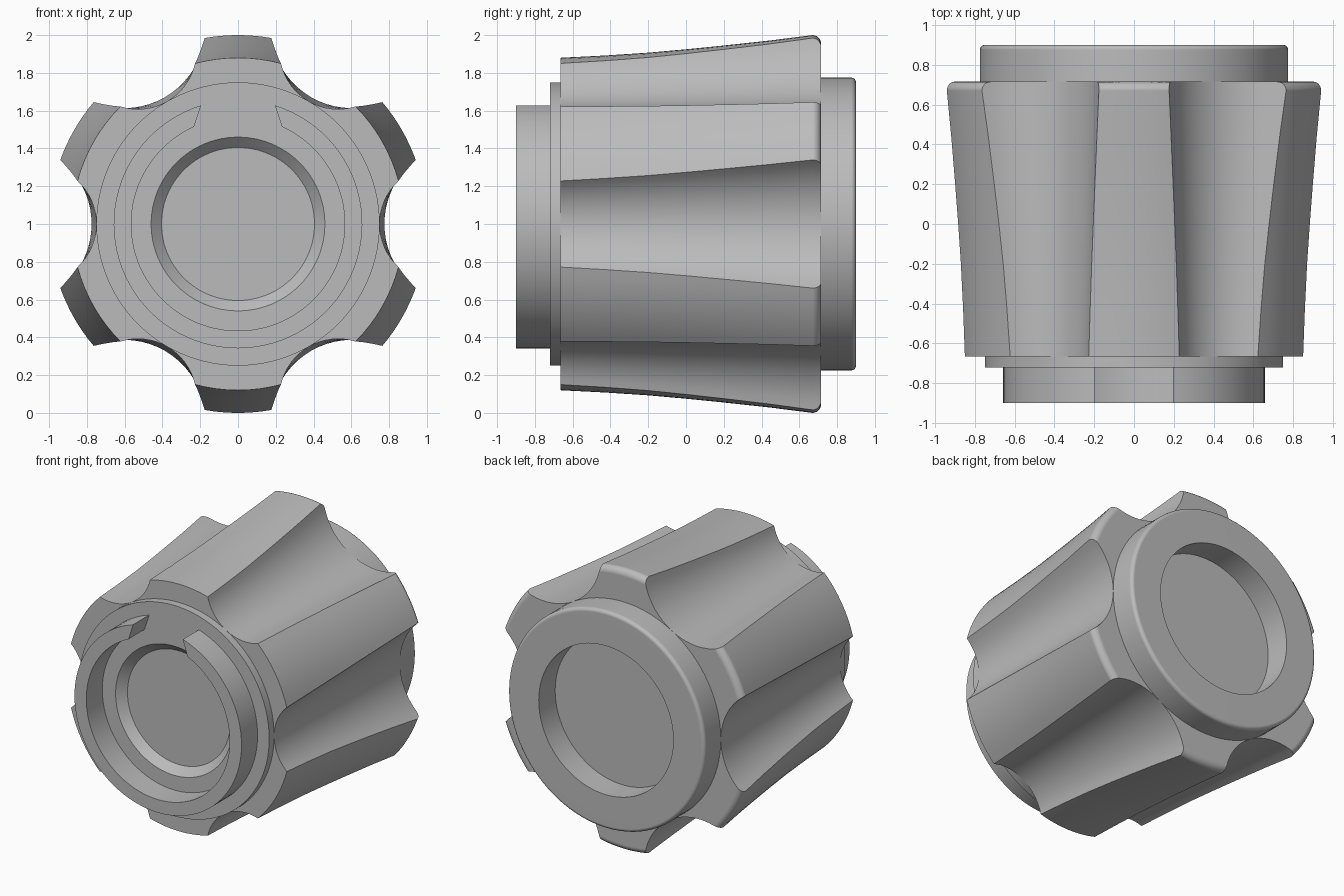
import bpy
import bmesh
from math import acos, asin, atan2, cos, sin, sqrt, pi, radians

if "Cube" in bpy.data.objects:
    bpy.data.objects.remove(bpy.data.objects["Cube"])

grey = bpy.data.materials.new("plain_grey")
grey.use_nodes = True
COLOUR = (0.5, 0.5, 0.5, 1)
grey.diffuse_color = COLOUR
grey.node_tree.nodes["Principled BSDF"].inputs["Base Color"].default_value = COLOUR


def polar(r, a, y):
    """Point at radius r and angle a (from +x towards +z) around the knob axis."""
    return (r * cos(a), y, 1 + r * sin(a))


def finish(bm, name):
    bmesh.ops.recalc_face_normals(bm, faces=bm.faces)
    mesh = bpy.data.meshes.new(name)
    bm.to_mesh(mesh)
    bm.free()
    mesh.materials.append(grey)
    obj = bpy.data.objects.new(name, mesh)
    bpy.context.collection.objects.link(obj)
    bpy.ops.object.select_all(action="DESELECT")
    obj.select_set(True)
    bpy.context.view_layer.objects.active = obj
    bpy.ops.object.shade_smooth_by_angle(angle=radians(30))
    obj.modifiers.new("even_shading", "WEIGHTED_NORMAL").keep_sharp = True
    return obj


def loft(name, rings, wrap):
    """Bridge closed rings; wrap joins last to first, otherwise cap both ends."""
    bm = bmesh.new()
    loops = [[bm.verts.new(p) for p in ring] for ring in rings]
    pairs = list(zip(loops, loops[1:]))
    if wrap:
        pairs.append((loops[-1], loops[0]))
    else:
        bm.faces.new(loops[0])
        bm.faces.new(loops[-1])
    for a, b in pairs:
        for i in range(len(a)):
            j = (i + 1) % len(a)
            bm.faces.new((a[i], a[j], b[j], b[i]))
    return finish(bm, name)


def revolve(name, profile, steps=96):
    return loft(name, [[polar(r, 2 * pi * k / steps, y) for r, y in profile]
                       for k in range(steps)], True)


# Fluted grip body: tapered, with six scallops and a rounded back edge
FRONT, BACK, FILLET = -0.665, 0.715, 0.045


def grip_ring(r, y):
    t = (y - FRONT) / (BACK - FRONT)
    centre, rad = 1.06 + 0.148 * t, 0.31 + 0.123 * t
    corner = acos((centre ** 2 + r ** 2 - rad ** 2) / (2 * centre * r))
    swing = asin(r * sin(corner) / rad)
    section = []
    for k in range(-8, 8):                       # scallop arc
        b = swing * k / 8
        x, z = centre - rad * cos(b), rad * sin(b)
        section.append((sqrt(x * x + z * z), atan2(z, x)))
    for k in range(8):                           # lobe arc
        section.append((r, corner + (pi / 3 - 2 * corner) * k / 8))
    return [polar(d, a + n * pi / 3, y) for n in range(6) for d, a in section]


outline = [(0.88, FRONT), (0.892, -0.43), (0.907, -0.2), (0.925, 0.0),
           (0.945, 0.2), (0.971, 0.44)]
for k in range(7):
    a = pi / 2 * k / 6
    outline.append((1 - FILLET + FILLET * cos(a), BACK - FILLET + FILLET * sin(a)))
loft("grip_body", [grip_ring(r, y) for r, y in outline], False)

# Back rim: ring with a rounded outer edge around a shallow recess
edge = [(0.75 + 0.025 * cos(pi / 2 * k / 5), 0.875 + 0.025 * sin(pi / 2 * k / 5))
        for k in range(6)]
revolve("back_rim", [(0.53, BACK), (0.775, BACK)] + edge + [(0.53, 0.9)])

# Front collar with a chamfered opening
revolve("front_collar", [(0.405, FRONT), (0.46, -0.72), (0.75, -0.72), (0.75, FRONT)])

# Split front ring, open at the top with slanted ends
STEPS = 80
sections = []
for k in range(STEPS + 1):
    section = []
    for r, gap, y in ((0.565, 24.3, -0.9), (0.658, 17.3, -0.9),
                      (0.658, 17.3, -0.71), (0.565, 24.3, -0.71)):
        a = radians(90 + gap + (360 - 2 * gap) * k / STEPS)
        section.append(polar(r, a, y))
    sections.append(section)
loft("split_ring", sections, False)
